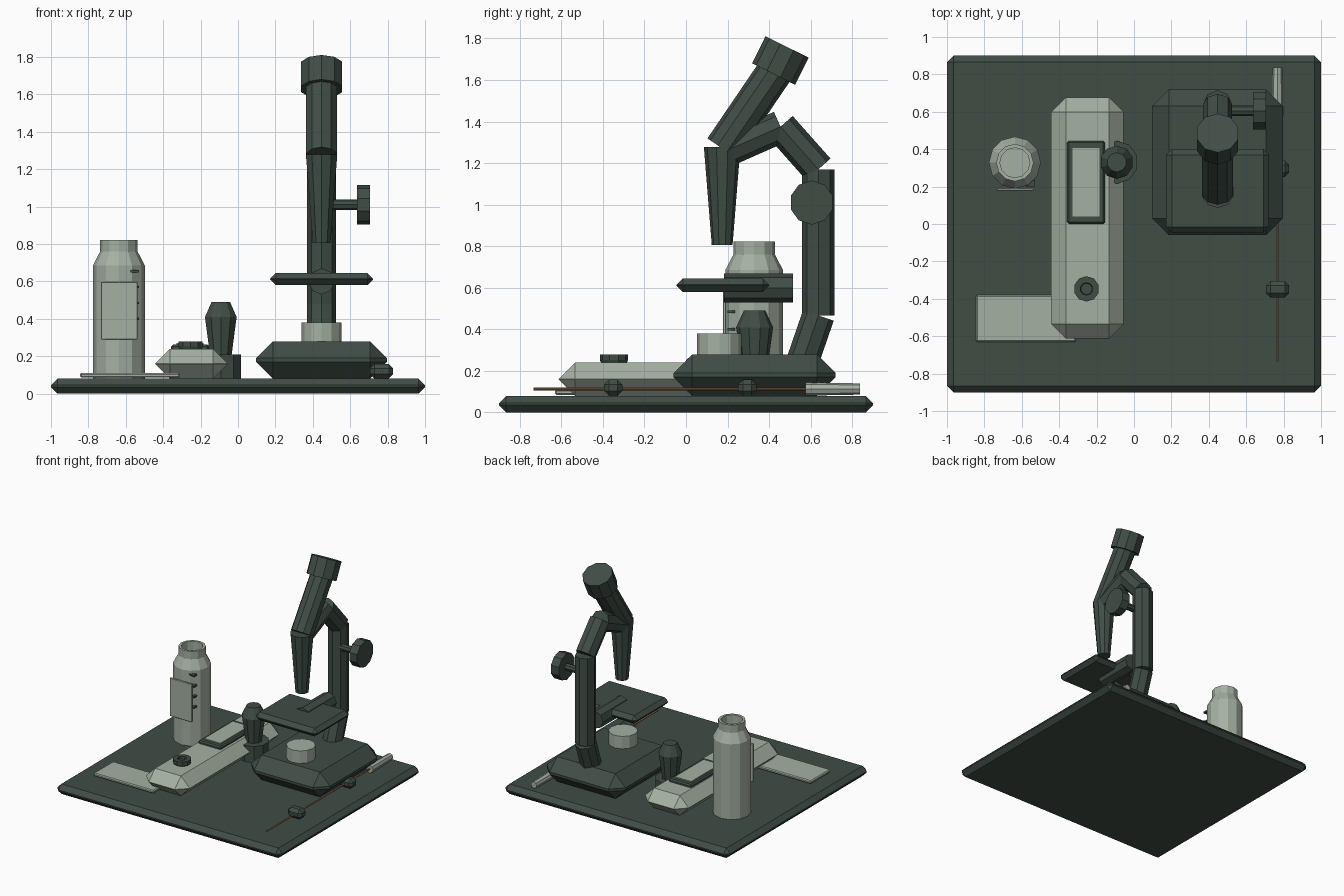
import bpy, bmesh, math
from mathutils import Vector

if "Cube" in bpy.data.objects:
    bpy.data.objects.remove(bpy.data.objects["Cube"])


def material(name, rgb):
    m = bpy.data.materials.new(name)
    m.diffuse_color = (*rgb, 1)
    m.use_nodes = True
    m.node_tree.nodes["Principled BSDF"].inputs["Base Color"].default_value = m.diffuse_color
    return m


DARK = material("dark green", (0.050, 0.075, 0.060))
PALE = material("pale grey green", (0.375, 0.435, 0.360))
COPPER = material("copper wire", (0.35, 0.19, 0.085))


def finish(bm, name, mat):
    bmesh.ops.recalc_face_normals(bm, faces=bm.faces)
    me = bpy.data.meshes.new(name)
    bm.to_mesh(me)
    bm.free()
    me.materials.append(mat)
    ob = bpy.data.objects.new(name, me)
    bpy.context.collection.objects.link(ob)
    return ob


def box(name, lo, hi, mat, bevel=0):
    """Box between two corners with chamfered edges."""
    lo, hi = Vector(lo), Vector(hi)
    bm = bmesh.new()
    bmesh.ops.create_cube(bm, size=1)
    for v in bm.verts:
        v.co = Vector((v.co[i] * (hi[i] - lo[i]) + (lo[i] + hi[i]) / 2 for i in range(3)))
    if bevel:
        bmesh.ops.bevel(bm, geom=bm.edges[:], offset=bevel, segments=1,
                        affect='EDGES', profile=0.5)
    return finish(bm, name, mat)


def rod(name, a, b, r1, r2, n, mat):
    """Tapered prism from point a to point b."""
    a, b = Vector(a), Vector(b)
    d = b - a
    bm = bmesh.new()
    bmesh.ops.create_cone(bm, cap_ends=True, segments=n, radius1=r1, radius2=r2, depth=d.length)
    ob = finish(bm, name, mat)
    ob.rotation_euler = d.to_track_quat('Z', 'Y').to_euler()
    ob.location = (a + b) / 2
    return ob


def lathe(name, x, y, profile, n, mat):
    """Closed turned shape; profile is (radius, z) from axis to axis."""
    bm = bmesh.new()
    rings = []
    for r, z in profile:
        rings.append([bm.verts.new((x + r * math.sin(2 * math.pi * k / n),
                                    y + r * math.cos(2 * math.pi * k / n), z)) for k in range(n)])
    for p, q in zip(rings, rings[1:]):
        for k in range(n):
            j = (k + 1) % n
            bm.faces.new((p[k], p[j], q[j], q[k]))
    bm.faces.new(rings[0])
    bm.faces.new(rings[-1])
    return finish(bm, name, mat)


# Base board
box("base_board", (-1, -0.9, 0), (1, 0.9, 0.08), DARK, 0.035)

# Microscope foot, lamp and stage
MX = 0.447
box("microscope_foot", (0.097, -0.06, 0.08), (0.797, 0.72, 0.28), DARK, 0.09)
rod("lamp", (MX, 0.16, 0.26), (MX, 0.16, 0.38), 0.107, 0.107, 12, PALE)
box("stage", (0.172, -0.045, 0.58), (0.722, 0.4, 0.645), DARK, 0.03)
rod("stage_bracket", (MX, 0.183, 0.6), (MX, 0.515, 0.6), 0.07, 0.07, 8, DARK)

# Arm made of straight segments
path = [(0.545, 0.2), (0.637, 0.467), (0.637, 1.17), (0.455, 1.375), (0.2, 1.262)]
for i, (p, q) in enumerate(zip(path, path[1:])):
    rod(f"arm_segment_{i + 1}", (MX, *p), (MX, *q), 0.078, 0.078, 8, DARK)

# Optical tubes and eyepiece
rod("objective_tube", (MX, 0.174, 0.805), (MX, 0.174, 1.278), 0.05, 0.088, 10, DARK)
rod("eyepiece_tube", (MX, 0.175, 1.27), (MX, 0.43, 1.645), 0.087, 0.087, 10, DARK)
rod("eyepiece", (MX, 0.4215, 1.6285), (MX, 0.4865, 1.759), 0.116, 0.116, 10, DARK)

# Focus knob
rod("focus_shaft", (0.48, 0.605, 1.01), (0.65, 0.605, 1.01), 0.028, 0.028, 8, DARK)
rod("focus_knob", (0.637, 0.605, 1.01), (0.707, 0.605, 1.01), 0.106, 0.106, 10, DARK)

# Instrument case with screen and dial
box("case", (-0.443, -0.613, 0.08), (-0.055, 0.677, 0.24), PALE, 0.079)
box("screen_frame", (-0.357, 0, 0.23), (-0.155, 0.445, 0.262), DARK, 0.01)
box("screen", (-0.33, 0.04, 0.255), (-0.184, 0.405, 0.27), PALE)
lathe("dial", -0.254, -0.347, [(0.06, 0.235), (0.068, 0.252), (0.068, 0.279),
                               (0.034, 0.279), (0.03, 0.26)], 10, DARK)

# Flat card tucked under the case
box("card", (-0.845, -0.63, 0.085), (-0.31, -0.38, 0.11), PALE, 0.007)

# Rubber bulb on its holder
rod("bulb_holder", (-0.092, 0.33, 0.07), (-0.092, 0.33, 0.21), 0.115, 0.115, 10, DARK)
lathe("bulb", -0.092, 0.33, [(0.06, 0.2), (0.089, 0.41), (0.052, 0.49)], 10, DARK)

# Open bottle with label and graduation marks
BX, BY = -0.637, 0.328
lathe("bottle", BX, BY, [(0.139, 0.08), (0.139, 0.685), (0.1, 0.76), (0.1, 0.822),
                         (0.08, 0.822), (0.08, 0.75), (0.115, 0.68), (0.115, 0.11)], 12, PALE)
box("bottle_label", (-0.733, 0.178, 0.29), (-0.537, 0.192, 0.597), PALE, 0.003)
for i in range(4):
    z = 0.655 - i * 0.085
    box(f"bottle_mark_{i + 1}", (-0.578, 0.2, z - 0.006), (-0.528, 0.235, z + 0.006), DARK)

# Wire tool resting on two blocks
rod("wire", (0.767, -0.735, 0.113), (0.767, 0.6, 0.113), 0.007, 0.007, 6, COPPER)
rod("wire_handle", (0.767, 0.575, 0.113), (0.767, 0.838, 0.113), 0.032, 0.027, 8, PALE)
for i, y in enumerate((-0.35, 0.295)):
    box(f"rest_block_{i + 1}", (0.705, y - 0.044, 0.08), (0.83, y + 0.044, 0.158), DARK, 0.024)
